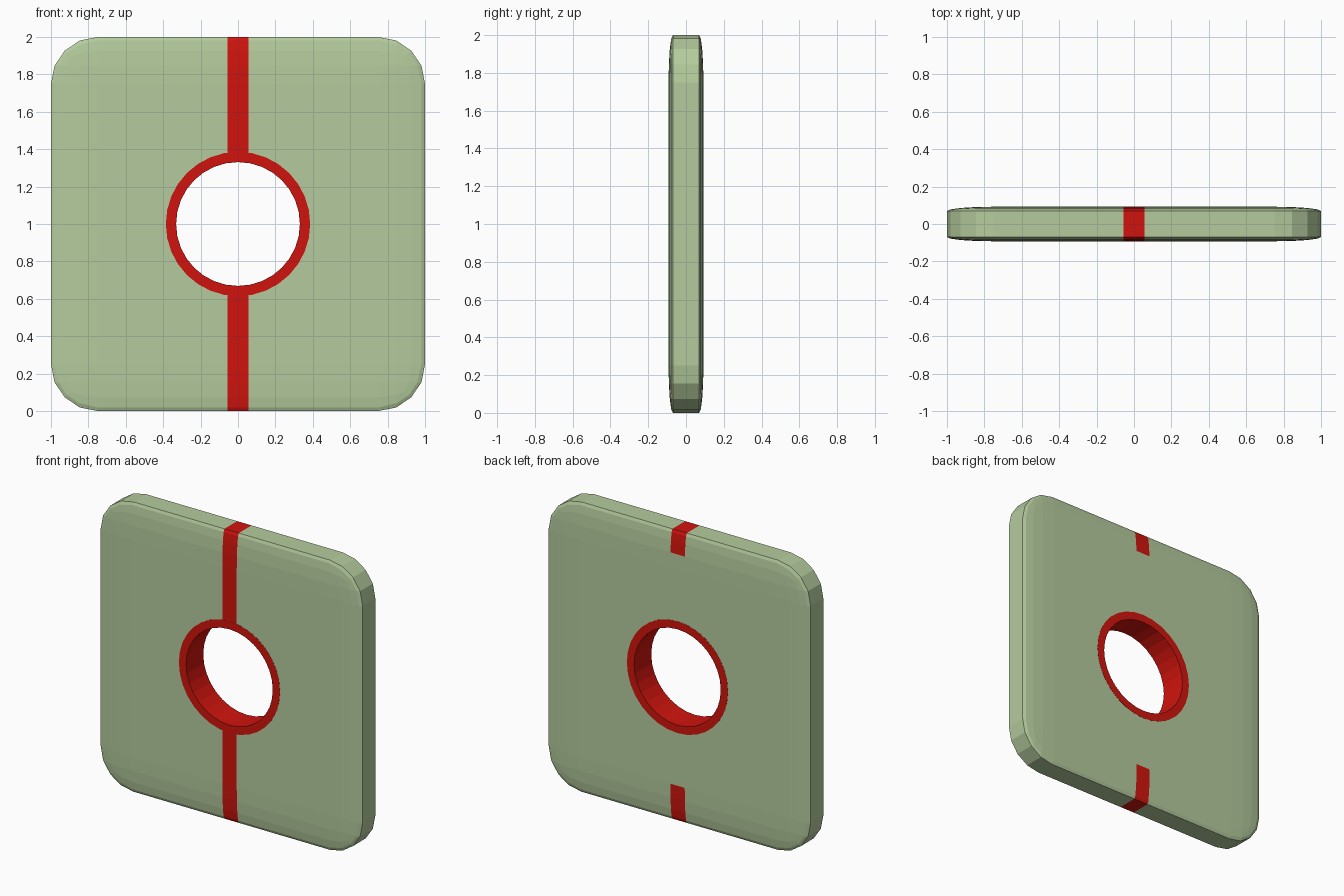
import bpy, bmesh, math

if "Cube" in bpy.data.objects:
    bpy.data.objects.remove(bpy.data.objects["Cube"])

HALF = 0.0925      # half thickness of the plate
STRIPE = 0.055     # half width of the red stripe
R_OUT, R_IN = 0.386, 0.331


def material(name, rgb):
    m = bpy.data.materials.new(name)
    m.diffuse_color = (*rgb, 1)
    m.use_nodes = True
    m.node_tree.nodes["Principled BSDF"].inputs["Base Color"].default_value = m.diffuse_color
    return m


def add_object(name, bm, *mats):
    me = bpy.data.meshes.new(name)
    bmesh.ops.recalc_face_normals(bm, faces=bm.faces)
    bm.to_mesh(me)
    bm.free()
    ob = bpy.data.objects.new(name, me)
    bpy.context.collection.objects.link(ob)
    for m in mats:
        me.materials.append(m)
    return ob


def lathe(profile, sides=32):
    """Spin a closed (radius, y) profile about the plate's centre."""
    bm = bmesh.new()
    loops = []
    for i in range(sides):
        a = math.tau * i / sides
        loops.append([bm.verts.new((r * math.cos(a), y, 1 + r * math.sin(a)))
                      for r, y in profile])
    n = len(profile)
    for i in range(sides):
        p, q = loops[i], loops[(i + 1) % sides]
        for j in range(n):
            k = (j + 1) % n
            bm.faces.new((p[j], p[k], q[k], q[j]))
    return bm


green = material("plate_green", (0.46, 0.60, 0.34))
red = material("stripe_red", (0.64, 0.007, 0.004))

# Plate: rounded cube flattened in depth
bm = bmesh.new()
bmesh.ops.create_cube(bm, size=2)
bmesh.ops.bevel(bm, geom=bm.edges[:], offset=0.25, offset_type='OFFSET',
                segments=4, profile=0.5, affect='EDGES')
for v in bm.verts:
    v.co.y *= HALF
    v.co.z += 1

# Stripe: slice a band down the middle and colour it, skipping the middle of the back
for x in (-STRIPE, STRIPE):
    bmesh.ops.bisect_plane(bm, geom=bm.verts[:] + bm.edges[:] + bm.faces[:],
                           plane_co=(x, 0, 0), plane_no=(1, 0, 0))
for f in bm.faces:
    c = f.calc_center_median()
    bare_back = c.y > 0.06 and 0.25 < c.z < 1.84
    if abs(c.x) < STRIPE * 0.9 and not bare_back:
        f.material_index = 1
plate = add_object("plate", bm, green, red)

# Cutter for the round hole
bm = bmesh.new()
ends = [[bm.verts.new((0.36 * math.cos(math.tau * i / 32), y,
                       1 + 0.36 * math.sin(math.tau * i / 32))) for i in range(32)]
        for y in (-0.3, 0.3)]
for e in ends:
    bm.faces.new(e)
for i in range(32):
    j = (i + 1) % 32
    bm.faces.new((ends[0][i], ends[0][j], ends[1][j], ends[1][i]))
cutter = add_object("hole_cutter", bm, green)
cutter.hide_render = True
cutter.hide_set(True)
cut = plate.modifiers.new("hole", 'BOOLEAN')
cut.operation = 'DIFFERENCE'
cut.solver = 'EXACT'
cut.object = cutter

# Red ring lining the hole, practically flush with the faces
d = HALF + 0.001
add_object("hole_ring", lathe([(R_OUT, -d), (R_OUT, d), (R_IN, d), (R_IN, -d)]), red)
